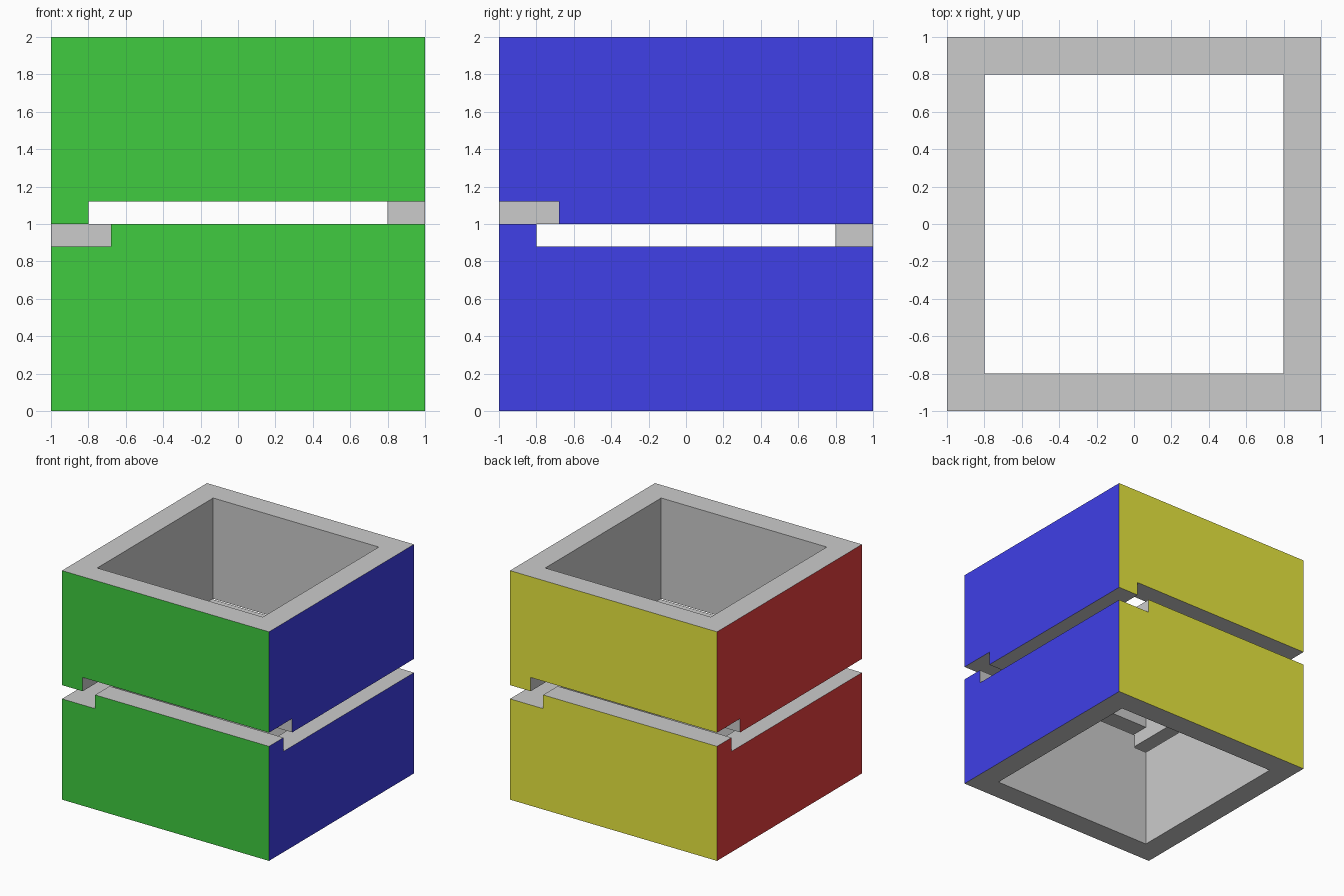
import bpy, bmesh
from math import radians

if "Cube" in bpy.data.objects:
    bpy.data.objects.remove(bpy.data.objects["Cube"])

OUT, INN, NOTCH = 1.0, 0.8, 0.68      # outer half width, inner half width, tooth end
BASE, TOOTH = 0.88, 0.12              # plain ring height, tooth height
STEPS = [-OUT, -INN, -NOTCH, NOTCH, INN, OUT]


def paint(name, rgb):
    mat = bpy.data.materials.new(name)
    mat.diffuse_color = (*rgb, 1)
    mat.use_nodes = True
    mat.node_tree.nodes["Principled BSDF"].inputs["Base Color"].default_value = mat.diffuse_color
    return mat


GREY = paint("grey", (0.8, 0.8, 0.8))
GREEN = paint("green", (0.05, 0.6, 0.05))
BLUE = paint("blue", (0.05, 0.05, 0.8))
YELLOW = paint("yellow", (0.8, 0.8, 0.05))
RED = paint("red", (0.8, 0.05, 0.05))


def raise_faces(bm, faces, height):
    geo = bmesh.ops.extrude_face_region(bm, geom=faces)["geom"]
    verts = [g for g in geo if isinstance(g, bmesh.types.BMVert)]
    bmesh.ops.translate(bm, verts=verts, vec=(0, 0, height))
    return [g for g in geo if isinstance(g, bmesh.types.BMFace)]


def half_shell(name, upper):
    bm = bmesh.new()
    # square ring floor plan
    for x0, x1 in zip(STEPS, STEPS[1:]):
        for y0, y1 in zip(STEPS, STEPS[1:]):
            if max(abs(x0 + x1), abs(y0 + y1)) / 2 > INN:
                bm.faces.new([bm.verts.new((x, y, 0)) for x, y in
                              ((x0, y0), (x1, y0), (x1, y1), (x0, y1))])
    bmesh.ops.remove_doubles(bm, verts=bm.verts[:], dist=1e-5)
    floor = bm.faces[:]
    bottom = bmesh.ops.duplicate(bm, geom=floor)["geom"]
    bmesh.ops.delete(bm, geom=[g for g in bottom if isinstance(g, bmesh.types.BMVert)],
                     context='VERTS')
    top = raise_faces(bm, bm.faces[:], BASE)

    # two opposite walls are taller, each stopping short of one corner
    def is_tooth(face):
        c = face.calc_center_median()
        s = 1 if c.y < 0 else -1
        return abs(c.y) > INN and c.x * s > -NOTCH
    teeth = [f for f in top if is_tooth(f)]
    geo = bmesh.ops.extrude_face_region(bm, geom=teeth)["geom"]
    bmesh.ops.translate(bm, vec=(0, 0, TOOTH),
                        verts=[g for g in geo if isinstance(g, bmesh.types.BMVert)])
    bmesh.ops.delete(bm, geom=[f for f in teeth if f.is_valid], context='FACES')

    # the upper half is the lower one flipped over and turned a quarter
    if upper:
        for v in bm.verts:
            v.co = (v.co.y, -v.co.x, 2 - v.co.z)
    # restore the flat end if the extrusion consumed it
    end = 2.0 if upper else 0.0
    if not any(abs(f.calc_center_median().z - end) < 1e-4 for f in bm.faces):
        edges = [e for e in bm.edges if e.is_boundary]
        bmesh.ops.bridge_loops(bm, edges=edges)
    bmesh.ops.recalc_face_normals(bm, faces=bm.faces[:])
    bmesh.ops.dissolve_limit(bm, angle_limit=radians(1),
                             verts=bm.verts[:], edges=bm.edges[:])

    # one colour per outer side
    for f in bm.faces:
        c, n = f.calc_center_median(), f.normal
        if c.y < -OUT + 1e-4 and n.y < -0.9:
            f.material_index = 1
        elif c.x > OUT - 1e-4 and n.x > 0.9:
            f.material_index = 2
        elif c.y > OUT - 1e-4 and n.y > 0.9:
            f.material_index = 3
        elif c.x < -OUT + 1e-4 and n.x < -0.9:
            f.material_index = 4
    mesh = bpy.data.meshes.new(name)
    bm.to_mesh(mesh)
    bm.free()
    for mat in (GREY, GREEN, BLUE, YELLOW, RED):
        mesh.materials.append(mat)
    bpy.context.collection.objects.link(bpy.data.objects.new(name, mesh))


half_shell("lower_shell", False)
half_shell("upper_shell", True)
